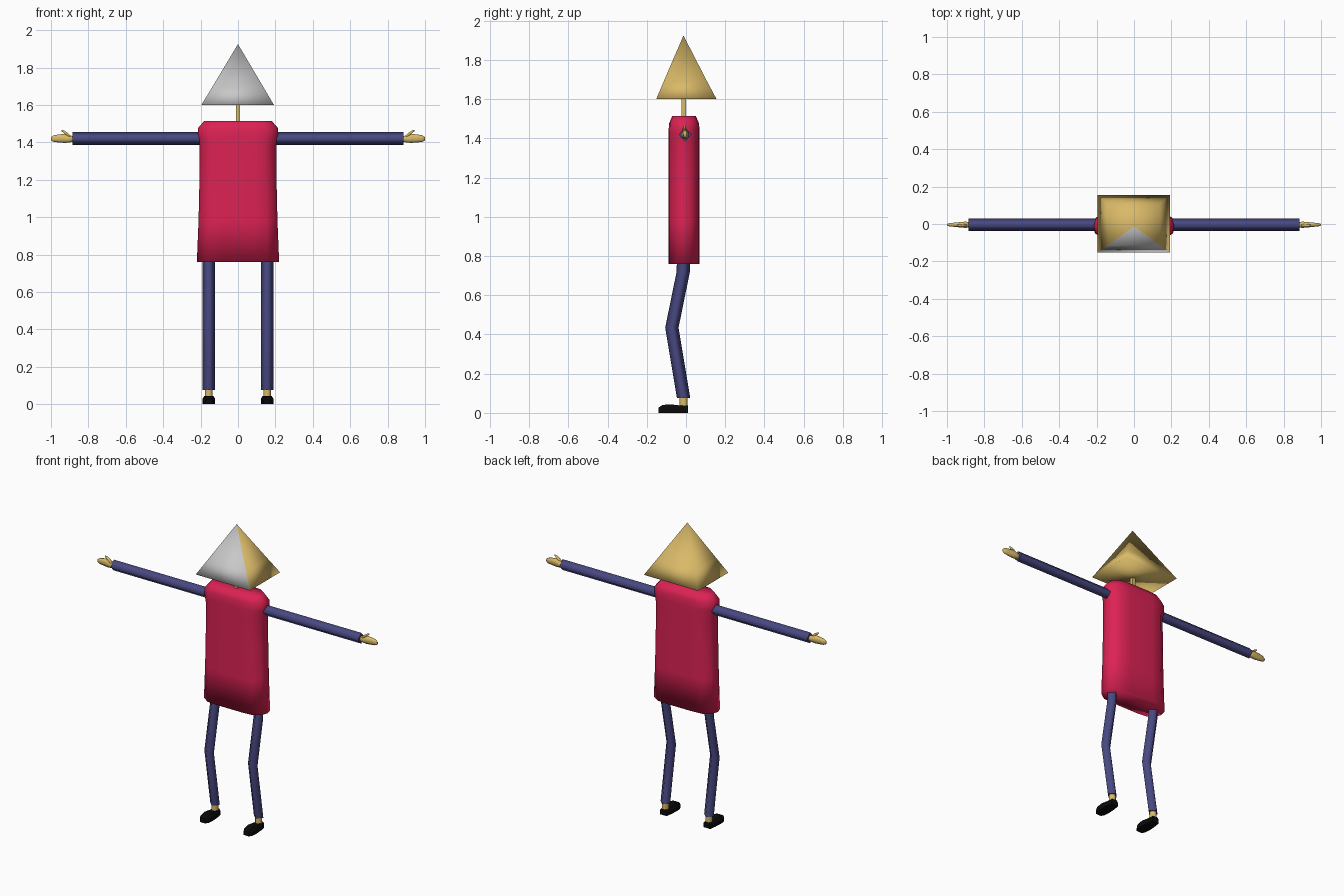
import bpy
import bmesh
import math
from mathutils import Vector

if "Cube" in bpy.data.objects:
    bpy.data.objects.remove(bpy.data.objects["Cube"], do_unlink=True)


def srgb(r, g, b):
    lin = [c / 255 / 12.92 if c < 10 else ((c / 255 + 0.055) / 1.055) ** 2.4 for c in (r, g, b)]
    return (*lin, 1.0)


def material(name, colour):
    m = bpy.data.materials.new(name)
    m.use_nodes = True
    m.diffuse_color = colour
    m.node_tree.nodes["Principled BSDF"].inputs["Base Color"].default_value = colour
    return m


GOLD = material("gold", srgb(218, 186, 104))
GREY = material("light_grey", srgb(200, 200, 200))
RED = material("crimson", srgb(220, 34, 84))
BLUE = material("navy_blue", srgb(72, 72, 130))
BLACK = material("black", srgb(10, 10, 11))


def polygon(n, turn=0.0):
    """Unit cross-section with n corners."""
    return [(math.cos(turn + 2 * math.pi * i / n), math.sin(turn + 2 * math.pi * i / n)) for i in range(n)]


DIAMOND = polygon(4)
ROUND = polygon(8, math.pi / 8)
SQUARE = [(1, 1), (-1, 1), (-1, -1), (1, -1)]


def loft(name, mat, shape, rings, axis="z", smooth=True, smooth_caps=False, side=1):
    """Skin a cross-section through rings of (centre, half size, half size)."""
    bm = bmesh.new()
    loops = []
    for centre, a, b in rings:
        loop = []
        for u, v in shape:
            offset = {"x": (0, u * a, v * b), "y": (u * a, 0, v * b), "z": (u * a, v * b, 0)}[axis]
            p = Vector(centre) + Vector(offset)
            loop.append(bm.verts.new((p.x * side, p.y, p.z)))
        loops.append(loop)
    n = len(shape)
    for low, high in zip(loops, loops[1:]):
        for i in range(n):
            bm.faces.new((low[i], low[(i + 1) % n], high[(i + 1) % n], high[i])).smooth = smooth
    for cap in (loops[0][::-1], loops[-1]):
        bm.faces.new(cap).smooth = smooth_caps
    bmesh.ops.remove_doubles(bm, verts=bm.verts, dist=0.0002)
    bmesh.ops.recalc_face_normals(bm, faces=bm.faces)
    mesh = bpy.data.meshes.new(name)
    bm.to_mesh(mesh)
    bm.free()
    mesh.materials.append(mat)
    obj = bpy.data.objects.new(name, mesh)
    bpy.context.collection.objects.link(obj)
    return obj


# Pyramid head with a pale face on the front
head = loft("head", GOLD, SQUARE, [
    ((-0.002, 0.002, 1.6), 0.194, 0.154),
    ((-0.001, -0.003, 1.69), 0.14, 0.111),
    ((0, -0.013, 1.925), 0.00005, 0.00005)], smooth_caps=True)
head.data.materials.append(GREY)
for poly in head.data.polygons:
    if poly.normal.y < -0.5:
        poly.material_index = 1

# Thin neck
loft("neck", GOLD, SQUARE, [((0, -0.012, 1.49), 0.011, 0.011), ((0, -0.012, 1.62), 0.011, 0.011)],
     smooth=False)

# Tunic with a flat front, rounded sides and sloped shoulders
quarter = [(1, 0.0), (0.95, 0.5), (0.72, 0.93), (0.4, 1.0)]
half = quarter + [(-x, y) for x, y in quarter[::-1]]
tunic_shape = half + [(x, -y) for x, y in half[-2:0:-1]]
tunic = [(0.76, 0.22, 0.079), (0.98, 0.211, 0.079), (1.2, 0.206, 0.079), (1.38, 0.205, 0.079),
         (1.43, 0.215, 0.079), (1.475, 0.215, 0.077), (1.515, 0.18, 0.06)]
loft("tunic", RED, tunic_shape, [((0, -0.01, z), a, b) for z, a, b in tunic], smooth_caps=True)

for label, s in (("left", 1), ("right", -1)):
    # Straight sleeve
    loft(label + "_arm", BLUE, DIAMOND,
         [((x, -0.004, 1.42), 0.034, 0.035) for x in (0.16, 0.885)], "x", side=s)

    # Hand with a raised thumb
    hand = [(0.875, 1.418, 0.015, 0.014), (0.9, 1.419, 0.018, 0.021), (0.925, 1.421, 0.016, 0.026),
            (0.96, 1.421, 0.012, 0.023), (0.985, 1.42, 0.01, 0.019), (1.0, 1.419, 0.005, 0.01)]
    loft(label + "_hand", GOLD, ROUND, [((x, -0.004, z), a, b) for x, z, a, b in hand], "x",
         smooth_caps=True, side=s)
    thumb = [(0.895, 1.428, 0.009), (0.915, 1.445, 0.01), (0.932, 1.457, 0.008), (0.944, 1.464, 0.004)]
    loft(label + "_thumb", GOLD, ROUND, [((x, -0.008, z), r, r) for x, z, r in thumb], "x",
         smooth_caps=True, side=s)

    # Leg bent at the knee
    leg = [(0.075, -0.012), (0.435, -0.072), (0.72, -0.014), (0.8, -0.012)]
    loft(label + "_leg", BLUE, DIAMOND, [((0.156, y, z), 0.034, 0.034) for z, y in leg], side=s)

    # Ankle and shoe
    loft(label + "_ankle", GOLD, ROUND,
         [((0.156, -0.012, z), 0.021, 0.022) for z in (0.025, 0.085)], side=s)
    shoe = [(0.01, 0.024, 0.019), (-0.03, 0.03, 0.019), (-0.085, 0.034, 0.022),
            (-0.12, 0.03, 0.02), (-0.139, 0.019, 0.014)]
    shoe_shape = [(1, -1), (1, 0.3), (0.7, 1), (-0.7, 1), (-1, 0.3), (-1, -1)]
    loft(label + "_shoe", BLACK, shoe_shape, [((0.156, y, h), w, h) for y, w, h in shoe], "y",
         smooth=False, side=s)
